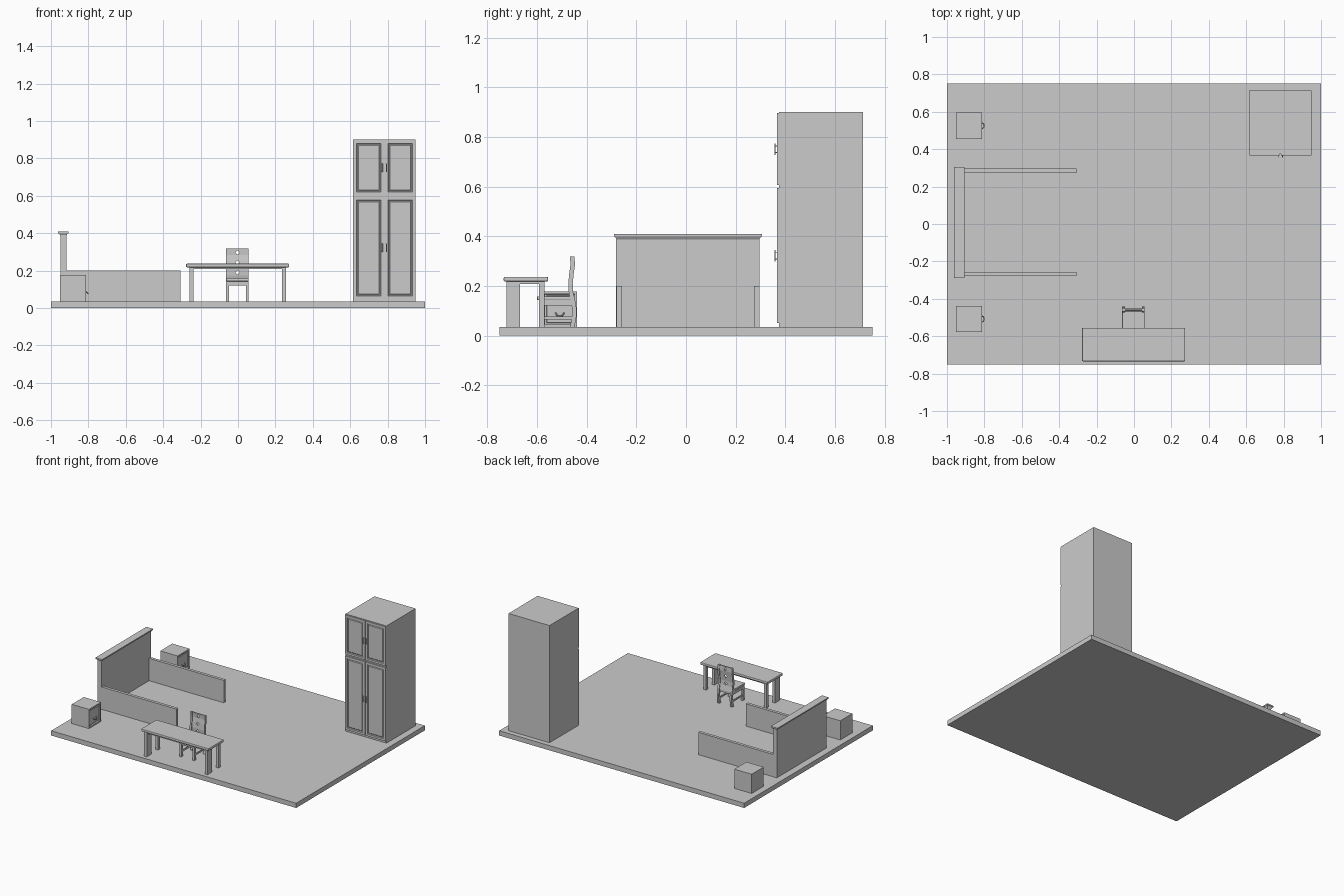
import bpy, bmesh, math
from mathutils import Vector

if "Cube" in bpy.data.objects:
    bpy.data.objects.remove(bpy.data.objects["Cube"], do_unlink=True)

grey = bpy.data.materials.new("plain grey")
grey.use_nodes = True
GREY = (0.6, 0.6, 0.6, 1)
grey.diffuse_color = GREY
grey.node_tree.nodes["Principled BSDF"].inputs["Base Color"].default_value = GREY
FLOOR = 0.035


def finish(name, bm):
    bmesh.ops.recalc_face_normals(bm, faces=bm.faces[:])
    mesh = bpy.data.meshes.new(name)
    bm.to_mesh(mesh)
    bm.free()
    mesh.materials.append(grey)
    ob = bpy.data.objects.new(name, mesh)
    bpy.context.collection.objects.link(ob)
    return ob


def box(name, x, y, z, bevel=0, panel=None, steps=(), flare=None):
    """Box from ranges; panel = direction of a face shaped by inset steps."""
    bm = bmesh.new()
    bmesh.ops.create_cube(bm, size=1)
    for v in bm.verts:
        v.co = [r[0] if c < 0 else r[1] for c, r in zip(v.co, (x, y, z))]
        if flare and v.co.z < sum(z) / 2:
            mid = (sum(x) / 2, sum(y) / 2)
            for i in range(2):
                v.co[i] += math.copysign(flare, mid[i] - v.co[i])
    bm.normal_update()
    if panel:
        face = max(bm.faces, key=lambda f: f.normal.dot(Vector(panel)))
        for thickness, depth in steps:
            bmesh.ops.inset_individual(bm, faces=[face], thickness=thickness, depth=depth)
    if bevel:
        bmesh.ops.bevel(bm, geom=bm.edges[:], offset=bevel, segments=2, affect='EDGES', profile=0.5)
    return finish(name, bm)


def prism(name, outline, axis, start, end):
    """Extrude an outline along axis 0 (points y, z) or 1 (points x, z)."""
    bm = bmesh.new()
    verts = [bm.verts.new((start, a, b) if axis == 0 else (a, start, b)) for a, b in outline]
    face = bm.faces.new(verts)
    moved = bmesh.ops.extrude_face_region(bm, geom=[face])["geom"]
    offset = Vector((end - start, 0, 0) if axis == 0 else (0, end - start, 0))
    bmesh.ops.translate(bm, verts=[g for g in moved if isinstance(g, bmesh.types.BMVert)], vec=offset)
    return finish(name, bm)


def tube(name, points, radius):
    curve = bpy.data.curves.new(name, 'CURVE')
    curve.dimensions = '3D'
    curve.bevel_depth = radius
    curve.bevel_resolution = 1
    curve.use_fill_caps = True
    spline = curve.splines.new('POLY')
    spline.points.add(len(points) - 1)
    for p, co in zip(spline.points, points):
        p.co = (*co, 1)
    curve.materials.append(grey)
    ob = bpy.data.objects.new(name, curve)
    bpy.context.collection.objects.link(ob)
    bpy.ops.object.select_all(action='DESELECT')
    ob.select_set(True)
    bpy.context.view_layer.objects.active = ob
    bpy.ops.object.convert(target='MESH')


# Floor
box("floor", (-1, 1), (-0.75, 0.75), (0, FLOOR))

# Wardrobe with four panelled doors and bar handles
box("wardrobe_body", (0.615, 0.95), (0.375, 0.713), (FLOOR, 0.9))
DOOR = [(0.022, 0), (0.004, -0.006), (0.005, 0), (0.006, 0.004)]
for row, z, grip in (("upper", (0.606, 0.896), 0.728), ("lower", (0.05, 0.594), 0.299)):
    for side, x, hx in (("right", (0.617, 0.779), 0.771), ("left", (0.786, 0.948), 0.794)):
        box(f"{row}_{side}_door", x, (0.367, 0.375), z, panel=(0, -1, 0), steps=DOOR)
        tube(f"{row}_{side}_handle", [(hx, 0.358, grip), (hx, 0.358, grip + 0.045)], 0.003)
        for h in (0.01, 0.035):
            tube(f"{row}_{side}_handle_post", [(hx, 0.358, grip + h), (hx, 0.368, grip + h)], 0.002)

# Bed frame: headboard, flared cap, two side rails
box("headboard", (-0.949, -0.918), (-0.281, 0.296), (FLOOR, 0.39))
box("headboard_moulding", (-0.958, -0.91), (-0.287, 0.303), (0.388, 0.4), flare=0.008)
box("headboard_cap", (-0.962, -0.907), (-0.29, 0.306), (0.4, 0.409))
for side, y in (("left", (0.274, 0.296)), ("right", (-0.279, -0.257))):
    box(f"{side}_bed_rail", (-0.918, -0.308), y, (FLOOR, 0.2))

# Bedside tables with a sunk drawer front and a bowed pull
for side, cy in (("left", 0.525), ("right", -0.508)):
    box(f"{side}_bedside_table", (-0.953, -0.812), (cy - 0.07, cy + 0.07), (FLOOR, 0.177),
        panel=(1, 0, 0), steps=[(0.014, 0), (0.001, -0.012), (0.007, 0), (0.003, 0.009)])
    arc = [math.pi * i / 8 for i in range(9)]
    tube(f"{side}_drawer_pull", [(-0.816 + 0.015 * math.sin(a), cy + 0.016 * math.cos(a),
                                 0.092 - 0.014 * math.sin(a)) for a in arc], 0.003)

# Desk: rounded top, apron, deep front legs and slim back legs
box("desk_top", (-0.278, 0.274), (-0.734, -0.555), (0.218, 0.237), bevel=0.005)
box("desk_apron_front", (-0.258, 0.254), (-0.722, -0.71), (0.208, 0.22))
box("desk_apron_back", (-0.258, 0.254), (-0.582, -0.57), (0.208, 0.22))
for side, x in (("right", (-0.26, -0.239)), ("left", (0.235, 0.256))):
    box(f"{side}_desk_apron", x, (-0.722, -0.57), (0.208, 0.22))
    box(f"{side}_desk_front_leg", x, (-0.722, -0.668), (FLOOR, 0.21))
    box(f"{side}_desk_back_leg", x, (-0.591, -0.57), (FLOOR, 0.21))

# Chair seat, legs and rails, tucked under the desk
CX = -0.003
box("chair_seat", (CX - 0.06, CX + 0.06), (-0.6, -0.457), (0.143, 0.158), bevel=0.004)
box("chair_front_rail", (CX - 0.045, CX + 0.045), (-0.587, -0.575), (0.122, 0.144))
box("chair_back_rail", (CX - 0.045, CX + 0.045), (-0.466, -0.456), (0.122, 0.144))

# Centre line of the swept back, as (y, z)
SWEEP = [(-0.458, FLOOR), (-0.451, 0.07), (-0.449, 0.105), (-0.455, 0.14), (-0.463, 0.175),
         (-0.465, 0.21), (-0.461, 0.25), (-0.456, 0.285), (-0.458, 0.318)]


def swept(points, half):
    return [(y - half, z) for y, z in points] + [(y + half, z) for y, z in reversed(points)]


for side, sx in (("right", -1), ("left", 1)):
    inner, outer = CX + sx * 0.045, CX + sx * 0.06
    xs = tuple(sorted((inner, outer)))
    box(f"chair_{side}_front_leg", xs, (-0.591, -0.573), (FLOOR, 0.144))
    prism(f"chair_{side}_back_post", swept(SWEEP, 0.009), 0, *xs)
    box(f"chair_{side}_seat_rail", xs, (-0.575, -0.458), (0.122, 0.144))
    box(f"chair_{side}_stretcher", (xs[0] + 0.004, xs[1] - 0.004), (-0.575, -0.455), (0.066, 0.078))

# Chair back panel, pierced by diamonds
back = prism("chair_back_panel", swept(SWEEP[3:], 0.004), 0, CX - 0.046, CX + 0.046)
for z in (0.19, 0.244, 0.297):
    r = 0.012
    cutter = prism("diamond_cutter", [(CX, z - r), (CX + r, z), (CX, z + r), (CX - r, z)], 1, -0.5, -0.42)
    cutter.hide_render = True
    cut = back.modifiers.new("diamond", 'BOOLEAN')
    cut.operation = 'DIFFERENCE'
    cut.solver = 'EXACT'
    cut.object = cutter
    bpy.context.view_layer.objects.active = back
    bpy.ops.object.modifier_apply(modifier=cut.name)
    bpy.data.objects.remove(cutter, do_unlink=True)
